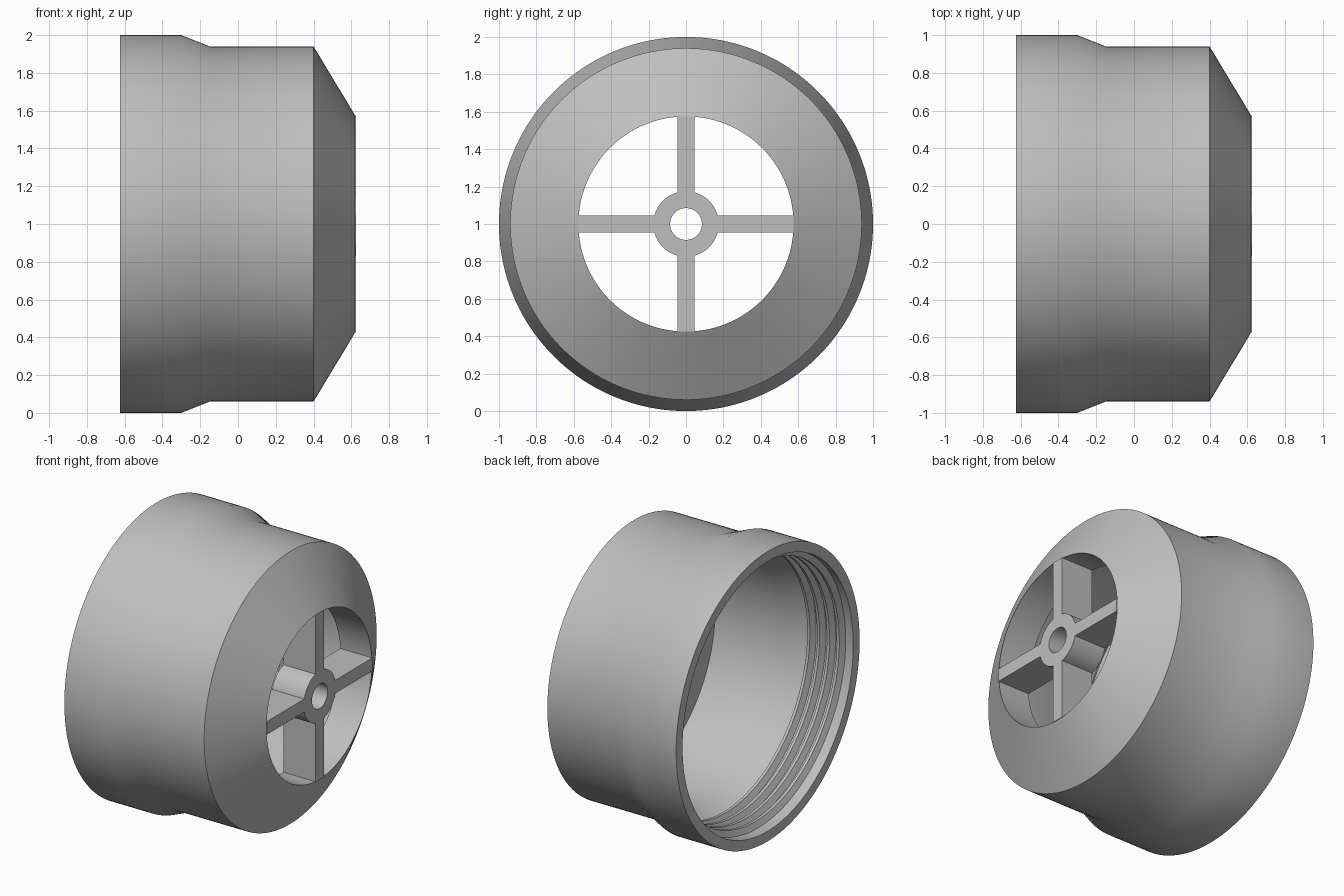
import bpy, bmesh, math
from mathutils import Matrix, Vector

if "Cube" in bpy.data.objects:
    bpy.data.objects.remove(bpy.data.objects["Cube"])

AXIS_Z = 1.0
FRONT, BACK, INNER = 0.624, -0.625, 0.38

grey = bpy.data.materials.new("plain grey")
grey.use_nodes = True
grey.diffuse_color = (0.52, 0.52, 0.52, 1)
grey.node_tree.nodes["Principled BSDF"].inputs["Base Color"].default_value = (0.52, 0.52, 0.52, 1)


def finish(bm, name):
    bmesh.ops.recalc_face_normals(bm, faces=bm.faces[:])
    mesh = bpy.data.meshes.new(name)
    bm.to_mesh(mesh)
    bm.free()
    mesh.materials.append(grey)
    obj = bpy.data.objects.new(name, mesh)
    obj.location.z = AXIS_Z
    bpy.context.collection.objects.link(obj)
    bpy.ops.object.select_all(action='DESELECT')
    obj.select_set(True)
    bpy.context.view_layer.objects.active = obj
    bpy.ops.object.shade_smooth_by_angle(angle=math.radians(30))
    return obj


def sweep(name, sections, closed):
    """Skin a list of closed cross-sections, joined in a ring or capped."""
    bm = bmesh.new()
    rows = [[bm.verts.new(p) for p in s] for s in sections]
    n = len(rows[0])
    for i in range(len(rows) if closed else len(rows) - 1):
        a, b = rows[i], rows[(i + 1) % len(rows)]
        for j in range(n):
            k = (j + 1) % n
            bm.faces.new((a[j], a[k], b[k], b[j]))
    if not closed:
        bm.faces.new(rows[0])
        bm.faces.new(rows[-1])
    return finish(bm, name)


def around(x, r, angle):
    return Vector((x, r * math.cos(angle), r * math.sin(angle)))


def lathe(name, profile, steps):
    turns = [2 * math.pi * i / steps for i in range(steps)]
    return sweep(name, [[around(x, r, a) for x, r in profile] for a in turns], True)


# Hollow cap body: flared collar, straight wall, conical nose with a hole
lathe("cap_body", [
    (BACK, 1.0), (-0.30, 1.0), (-0.15, 0.94), (0.40, 0.94), (0.62, 0.575),
    (INNER, 0.575), (INNER, 0.86), (-0.15, 0.86), (-0.28, 0.93), (BACK, 0.93)], 160)

# Central hub with a through hole
lathe("hub", [(FRONT, 0.085), (FRONT, 0.175), (INNER, 0.175), (INNER, 0.085)], 64)

# Four spokes from hub to nose
for i, side in enumerate(("left", "top", "right", "bottom")):
    bm = bmesh.new()
    bmesh.ops.create_cube(bm, size=1)
    bmesh.ops.scale(bm, vec=(FRONT - INNER, 0.415, 0.09), verts=bm.verts)
    bmesh.ops.translate(bm, vec=((FRONT + INNER) / 2, 0.3675, 0), verts=bm.verts)
    bmesh.ops.rotate(bm, matrix=Matrix.Rotation(i * math.pi / 2, 3, 'X'), verts=bm.verts)
    finish(bm, "spoke_" + side)

# Helical screw thread inside the collar
TURNS, STEPS, PITCH = 4, 96, 0.075
sections = []
for i in range(TURNS * STEPS + 1):
    a = 2 * math.pi * i / STEPS
    x = -0.575 + PITCH * i / STEPS
    fade = min(1, i / 12, (TURNS * STEPS - i) / 12)
    crest = 0.932 - 0.042 * max(fade, 0.05)
    sections.append([around(x - 0.032, 0.935, a), around(x - 0.01, crest, a),
                     around(x + 0.01, crest, a), around(x + 0.032, 0.935, a)])
sweep("screw_thread", sections, False)
